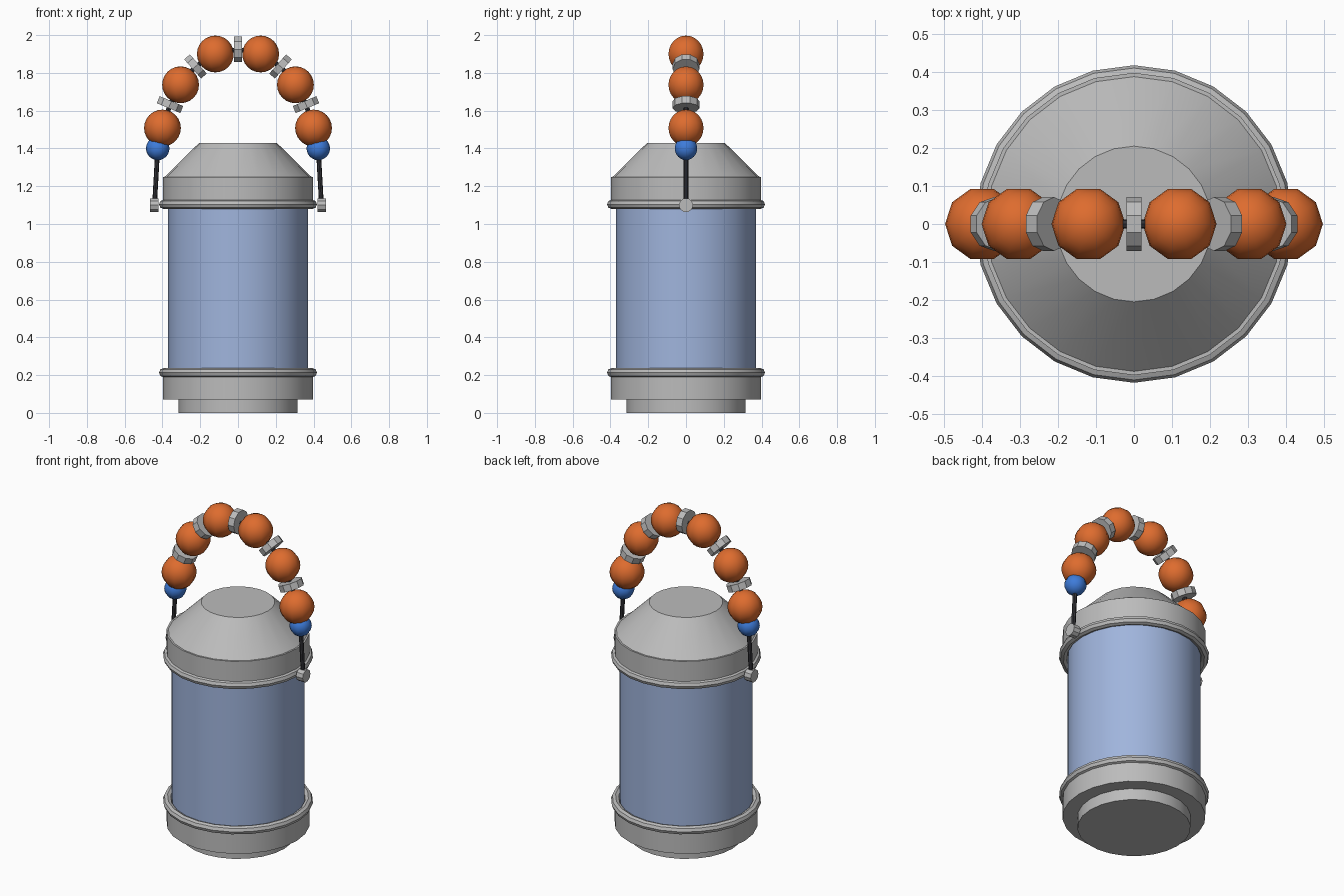
import bpy, bmesh, math
from mathutils import Vector

if "Cube" in bpy.data.objects:
    bpy.data.objects.remove(bpy.data.objects["Cube"])


def material(name, rgb):
    m = bpy.data.materials.new(name)
    m.diffuse_color = (*rgb, 1)
    m.use_nodes = True
    m.node_tree.nodes["Principled BSDF"].inputs["Base Color"].default_value = m.diffuse_color
    return m


GREY = material("light grey metal", (0.50, 0.50, 0.50))
GLASS = material("pale blue glass", (0.35, 0.46, 0.72))
ORANGE = material("orange bead", (0.73, 0.15, 0.028))
BLUE = material("blue bead", (0.048, 0.20, 0.70))
DARK = material("dark wire", (0.035, 0.035, 0.042))


def finish(name, mat, smooth=True):
    o = bpy.context.object
    o.name = name
    o.data.materials.append(mat)
    if smooth:
        bpy.ops.object.shade_smooth_by_angle(angle=math.radians(30))
    return o


def lathe(name, profile, mat, sides=24):
    """Closed solid turned around z from (radius, height) points."""
    bm = bmesh.new()
    rings = []
    for r, z in profile:
        rings.append([bm.verts.new((r * math.cos(a), r * math.sin(a), z))
                      for a in (2 * math.pi * i / sides for i in range(sides))])
    for low, high in zip(rings, rings[1:]):
        for i in range(sides):
            j = (i + 1) % sides
            bm.faces.new((low[i], low[j], high[j], high[i]))
    bm.faces.new(rings[0][::-1])
    bm.faces.new(rings[-1])
    mesh = bpy.data.meshes.new(name)
    bm.to_mesh(mesh)
    bm.free()
    o = bpy.data.objects.new(name, mesh)
    bpy.context.collection.objects.link(o)
    bpy.context.view_layer.objects.active = o
    bpy.ops.object.select_all(action='DESELECT')
    o.select_set(True)
    return finish(name, mat)


def rod(name, p, q, radius, mat, sides=10):
    """Cylinder between two points in the xz plane."""
    p, q = Vector(p), Vector(q)
    d = q - p
    bpy.ops.mesh.primitive_cylinder_add(
        vertices=sides, radius=radius, depth=d.length, location=(p + q) / 2,
        rotation=(0, math.atan2(d.x, d.z), 0))
    return finish(name, mat, smooth=sides < 9)


def bead(name, loc, radius, mat):
    bpy.ops.mesh.primitive_uv_sphere_add(
        segments=10, ring_count=12, radius=radius, location=loc,
        rotation=(0, 0, math.pi / 2))
    o = finish(name, mat, smooth=False)
    bpy.ops.object.shade_smooth()
    return o


# Canister body
lathe("foot", [(0.315, 0), (0.315, 0.08)], GREY)
lathe("base_collar", [(0.398, 0.07), (0.398, 0.215)], GREY)
lathe("glass_cylinder", [(0.37, 0.2), (0.37, 1.12)], GLASS)
lathe("lid", [(0.398, 1.10), (0.398, 1.25), (0.388, 1.25),
              (0.205, 1.43)], GREY)

# Rounded rings at both ends of the glass
for name, z in (("lower_ring", 0.213), ("upper_ring", 1.104)):
    bpy.ops.mesh.primitive_torus_add(
        major_segments=24, minor_segments=8, major_radius=0.393,
        minor_radius=0.025, location=(0, 0, z),
        rotation=(0, 0, 0))
    finish(name, GREY).data.shade_smooth()

# Handle: pivots, wire, beads and washers, built for each side
BEADS = [Vector((0.40, 0, 1.508)), Vector((0.304, 0, 1.737)),
         Vector((0.12, 0, 1.90))]
WASHERS = [Vector((0.36, 0, 1.632)), Vector((0.225, 0, 1.834))]
TOP = Vector((0, 0, 1.924))


def washer(name, centre, direction):
    half = direction.normalized() * 0.02
    rod(name, centre - half, centre + half, 0.071, GREY)


for side, s in (("right", 1), ("left", -1)):
    def flip(v):
        return Vector((v[0] * s, v[1], v[2]))

    rod(side + "_pivot", flip((0.42, 0, 1.10)), flip((0.465, 0, 1.10)),
        0.038, GREY)
    path = [Vector((0.442, 0, 1.10)), Vector((0.425, 0, 1.40)), BEADS[0],
            WASHERS[0], BEADS[1], WASHERS[1], BEADS[2], TOP]
    for i, (p, q) in enumerate(zip(path, path[1:])):
        rod(f"{side}_wire_{i}", flip(p), flip(q), 0.0125, DARK, sides=8)
    bead(side + "_blue_bead", flip((0.425, 0, 1.40)), 0.062, BLUE)
    for i, p in enumerate(BEADS):
        bead(f"{side}_orange_bead_{i}", flip(p), 0.0975, ORANGE)
    for i, p in enumerate(WASHERS):
        washer(f"{side}_washer_{i}", flip(p), flip(BEADS[i + 1] - BEADS[i]))

washer("top_washer", TOP, Vector((1, 0, 0)))
